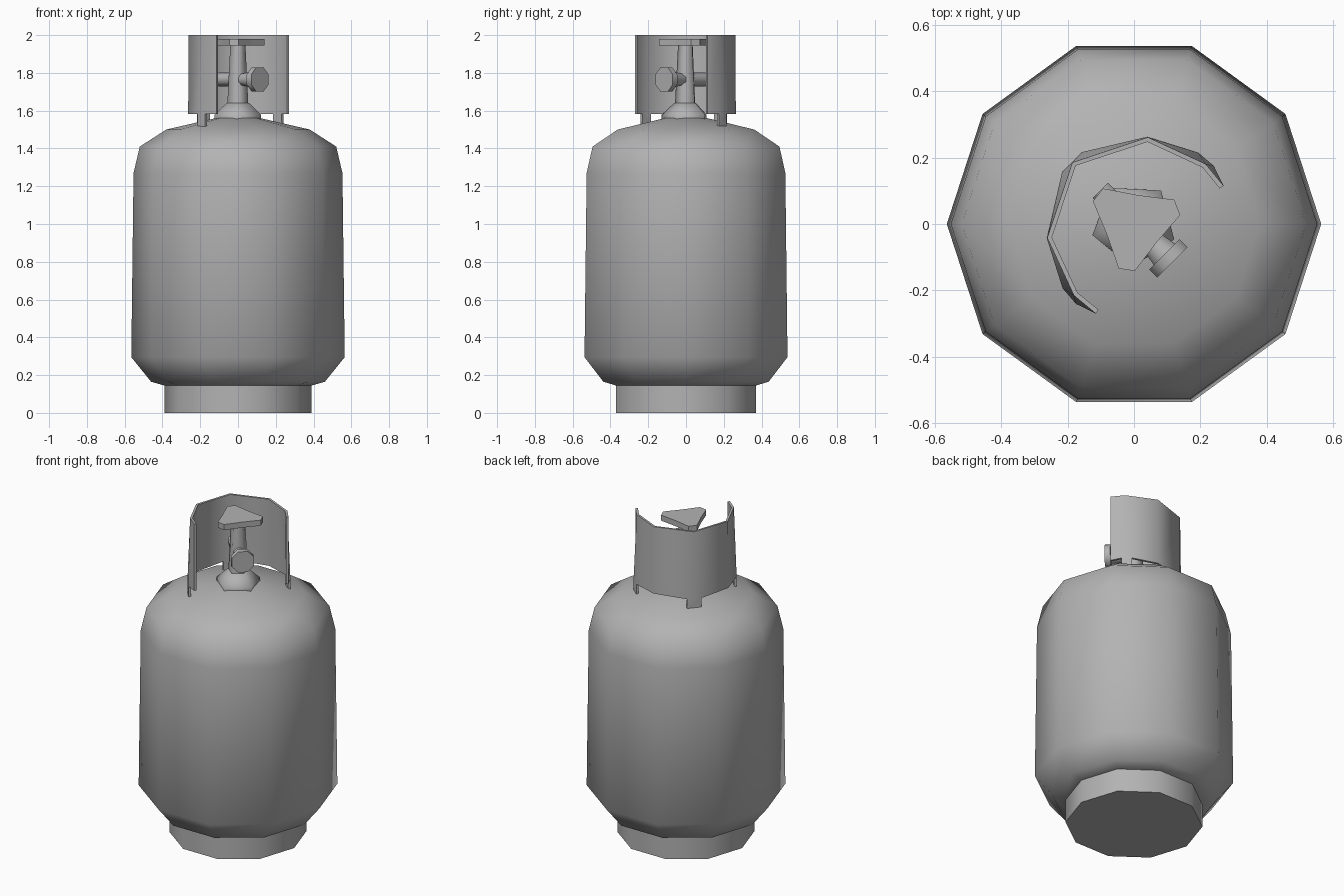
import bpy, bmesh, math
from mathutils import Matrix, Vector

cube = bpy.data.objects.get("Cube")
if cube:
    bpy.data.objects.remove(cube)

grey = bpy.data.materials.new("plain_grey")
grey.use_nodes = True
colour = (0.45, 0.45, 0.45, 1)
grey.diffuse_color = colour
grey.node_tree.nodes["Principled BSDF"].inputs["Base Color"].default_value = colour


def finish(name, bm, angle=None):
    """Turn a bmesh into a named object, optionally smooth below an angle."""
    mesh = bpy.data.meshes.new(name)
    bm.to_mesh(mesh)
    bm.free()
    mesh.materials.append(grey)
    obj = bpy.data.objects.new(name, mesh)
    bpy.context.collection.objects.link(obj)
    if angle:
        bpy.ops.object.select_all(action='DESELECT')
        obj.select_set(True)
        bpy.context.view_layer.objects.active = obj
        bpy.ops.object.shade_smooth_by_angle(angle=math.radians(angle))
    return obj


def polar(angle, radius, z):
    a = math.radians(angle)
    return Vector((radius * math.cos(a), radius * math.sin(a), z))


def lathe(name, profile, sides, turn=0, angle=60, matrix=None):
    """Revolve (radius, height) pairs around z and cap both ends."""
    bm = bmesh.new()
    rings = [[bm.verts.new(polar(turn + 360 * i / sides, r, z)) for i in range(sides)]
             for r, z in profile]
    for low, high in zip(rings, rings[1:]):
        for i in range(sides):
            j = (i + 1) % sides
            bm.faces.new((low[i], low[j], high[j], high[i]))
    bm.faces.new(rings[0][::-1])
    bm.faces.new(rings[-1])
    if matrix:
        bm.transform(matrix)
    return finish(name, bm, angle)


# Tank and foot ring
lathe("tank_body", [(0.39, 0.145), (0.46, 0.165), (0.565, 0.295), (0.553, 1.27),
                    (0.52, 1.41), (0.38, 1.50), (0.12, 1.56), (0.02, 1.565)], 10)
lathe("foot_ring", [(0.39, 0), (0.39, 0.15)], 10)

# Valve flange and stem
lathe("valve_flange", [(0.13, 1.555), (0.13, 1.578), (0.063, 1.64)], 5, -93, 75)
lathe("valve_stem", [(0.06, 1.60), (0.055, 1.70), (0.042, 1.95)], 5, -93, 75)


def sideways(heading):
    """Matrix that lays a z-axis part along a horizontal heading."""
    return (Matrix.Translation((0, 0, 1.765)) @ Matrix.Rotation(math.radians(heading), 4, 'Z')
            @ Matrix.Rotation(math.pi / 2, 4, 'Y'))


# Outlet with round cap, and relief plug opposite
lathe("outlet_neck", [(0.03, 0), (0.036, 0.06), (0.05, 0.135)], 8, 22.5, 60, sideways(-45))
lathe("outlet_cap", [(0.07, 0.13), (0.07, 0.164)], 8, 22.5, 60, sideways(-45))
lathe("relief_plug", [(0.037, 0), (0.037, 0.143)], 6, 0, 65, sideways(135))

# Three-lobed handwheel
bm = bmesh.new()
outline = []
for lobe in (21, 141, 261):
    outline += [(lobe - 10, 0.142), (lobe + 10, 0.142), (lobe + 60, 0.088)]
bottom = [bm.verts.new(polar(a, r, 1.945)) for a, r in outline]
top = [bm.verts.new(polar(a, r, 1.98)) for a, r in outline]
for i in range(len(outline)):
    j = (i + 1) % len(outline)
    bm.faces.new((bottom[i], bottom[j], top[j], top[i]))
bm.faces.new(bottom[::-1])
bm.faces.new(top)
finish("handwheel", bm)

# Collar guard: columns of top angle, top radius, bottom angle, bottom radius
half = [(0, 0.263, 9, 0.268), (54, 0.265, 54, 0.267), (95, 0.282, 87, 0.29),
        (95, 0.282, 99, 0.298), (112, 0.294, 112, 0.294)]
columns = [(-ta, tr, -ba, br) for ta, tr, ba, br in reversed(half)] + half
feet = (1, 4, 7)
middle = 135
bm = bmesh.new()
tops = []
for i, (ta, tr, ba, br) in enumerate(columns):
    shared = i and columns[i - 1][0] == ta
    tops.append(tops[-1] if shared else bm.verts.new(polar(middle + ta, tr, 2.0)))
lows = [bm.verts.new(polar(middle + ba, br, 1.582)) for ta, tr, ba, br in columns]
for i in range(len(columns) - 1):
    face = [lows[i], lows[i + 1], tops[i + 1]]
    if tops[i] != tops[i + 1]:
        face.append(tops[i])
    bm.faces.new(face)
    if i in feet:
        toes = [bm.verts.new((v.co.x, v.co.y, 1.515)) for v in (lows[i], lows[i + 1])]
        bm.faces.new((toes[0], toes[1], lows[i + 1], lows[i]))
collar = finish("collar_guard", bm, 60)
wall = collar.modifiers.new("wall", 'SOLIDIFY')
wall.thickness = 0.014
wall.offset = -1
# Keep the rim crisp by applying the wall before smoothing
bpy.ops.object.modifier_apply(modifier=wall.name)
bpy.ops.object.shade_smooth_by_angle(angle=math.radians(60))
